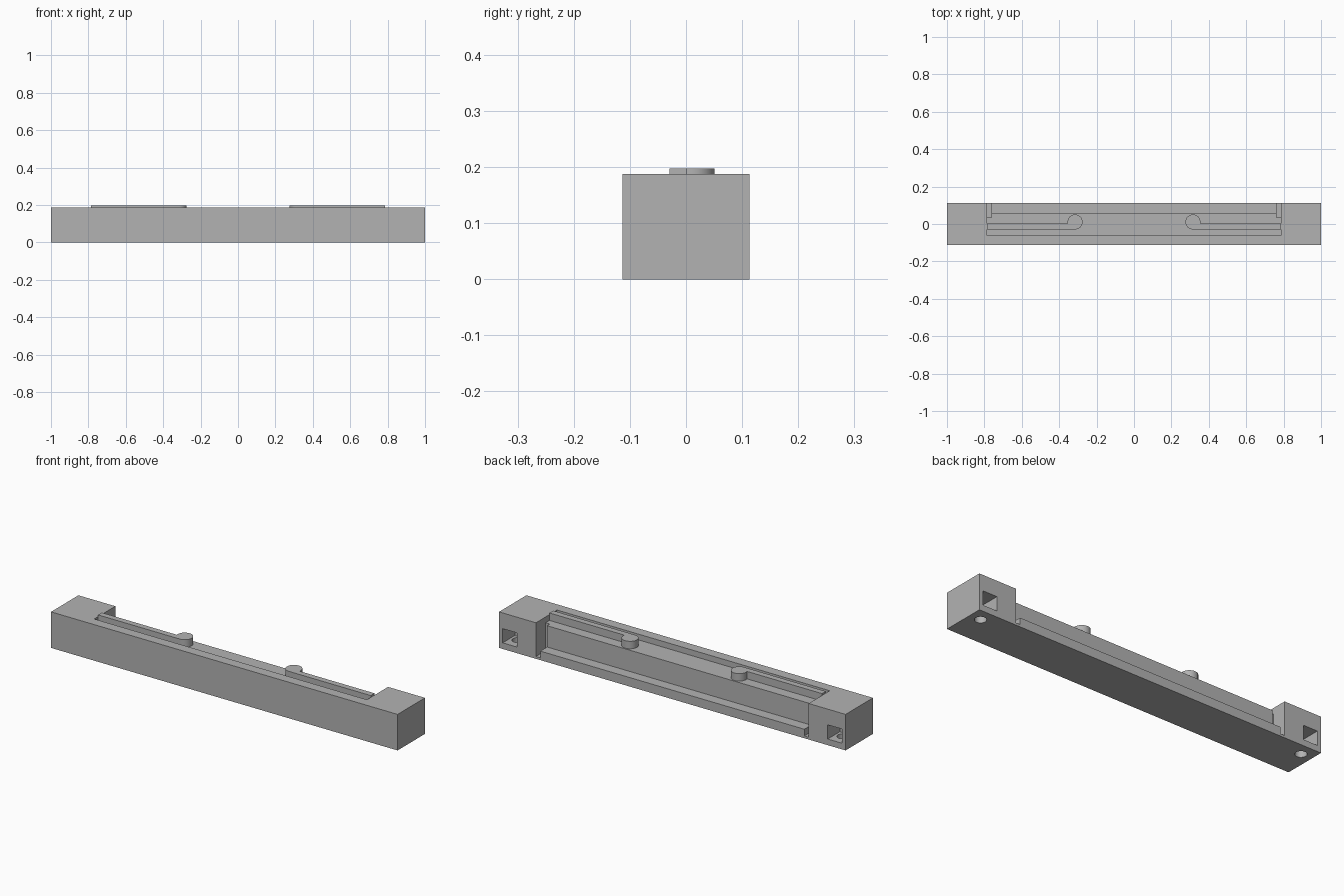
import bpy
import bmesh
from math import asin, cos, sin, pi, radians

if "Cube" in bpy.data.objects:
    bpy.data.objects.remove(bpy.data.objects["Cube"], do_unlink=True)

# Single grey plastic
grey = bpy.data.materials.new("plain_grey")
grey.use_nodes = True
colour = (0.45, 0.45, 0.45, 1)
grey.diffuse_color = colour
grey.node_tree.nodes["Principled BSDF"].inputs["Base Color"].default_value = colour

WALL_X = 0.787      # inner face of the end blocks
LEDGE_X = 0.762     # ends of the rear ledge
FLOOR_Z = 0.158     # floor of the top slot
TOP_Z = 0.188
HALF_Y = 0.113


def finish(bm, name):
    bmesh.ops.recalc_face_normals(bm, faces=bm.faces)
    mesh = bpy.data.meshes.new(name)
    bm.to_mesh(mesh)
    bm.free()
    mesh.materials.append(grey)
    obj = bpy.data.objects.new(name, mesh)
    bpy.context.collection.objects.link(obj)
    return obj


def prism(name, outline, z0, z1):
    """Extrude a flat outline from z0 up to z1."""
    bm = bmesh.new()
    face = bm.faces.new([bm.verts.new((x, y, z0)) for x, y in outline])
    top = bmesh.ops.extrude_face_region(bm, geom=[face])["geom"]
    moved = [v for v in top if isinstance(v, bmesh.types.BMVert)]
    bmesh.ops.translate(bm, verts=moved, vec=(0, 0, z1 - z0))
    return finish(bm, name)


def box(name, x0, x1, y0, y1, z0, z1):
    return prism(name, [(x0, y0), (x1, y0), (x1, y1), (x0, y1)], z0, z1)


def select(obj):
    bpy.ops.object.select_all(action='DESELECT')
    obj.select_set(True)
    bpy.context.view_layer.objects.active = obj


def carve(target, cutter):
    cutter.hide_render = True
    mod = target.modifiers.new("cut", 'BOOLEAN')
    mod.operation = 'DIFFERENCE'
    mod.solver = 'EXACT'
    mod.object = cutter
    select(target)
    bpy.ops.object.modifier_apply(modifier=mod.name)
    bpy.data.objects.remove(cutter, do_unlink=True)


# Main housing, with the top slot and the rear recess above its ledge
body = box("housing", -1, 1, -HALF_Y, HALF_Y, 0, TOP_Z)
carve(body, box("top_slot", -WALL_X, WALL_X, -0.061, 0.2, FLOOR_Z, 0.3))
carve(body, box("rear_recess", -LEDGE_X, LEDGE_X, 0.057, 0.2, 0.047, 0.3))

for side in (-1, 1):
    # Groove beside the end block
    xs = sorted((side * LEDGE_X, side * WALL_X))
    carve(body, box("end_groove", *xs, 0.034, 0.2, 0.012, 0.3))
    # Square pocket in the back of the end block
    xs = sorted((side * 0.897, side * 0.979))
    carve(body, box("pocket", *xs, 0.013, 0.2, 0.032, 0.106))
    # Round screw hole from below into the pocket
    ring = [(side * 0.938 + 0.028 * cos(2 * pi * i / 32),
             0.047 + 0.028 * sin(2 * pi * i / 32)) for i in range(32)]
    carve(body, prism("screw_hole", ring, -0.05, 0.06))

# Spring arms: a thin bar ending in a round button
RADIUS, CX, CY, BAR_BACK = 0.04, 0.315, 0.011, 0.002
start = asin((BAR_BACK - CY) / RADIUS)
STEPS = 28
arc = [start + (1.5 * pi - start) * i / STEPS for i in range(STEPS + 1)]
outline = [(WALL_X, CY - RADIUS), (WALL_X, BAR_BACK)]
outline += [(CX + RADIUS * cos(a), CY + RADIUS * sin(a)) for a in arc]
for name, side in (("left_spring_arm", 1), ("right_spring_arm", -1)):
    arm = prism(name, [(side * x, y) for x, y in outline], FLOOR_Z - 0.002, 0.197)
    select(arm)
    bpy.ops.object.shade_smooth_by_angle(angle=radians(30))

select(body)
bpy.ops.object.shade_smooth_by_angle(angle=radians(30))
